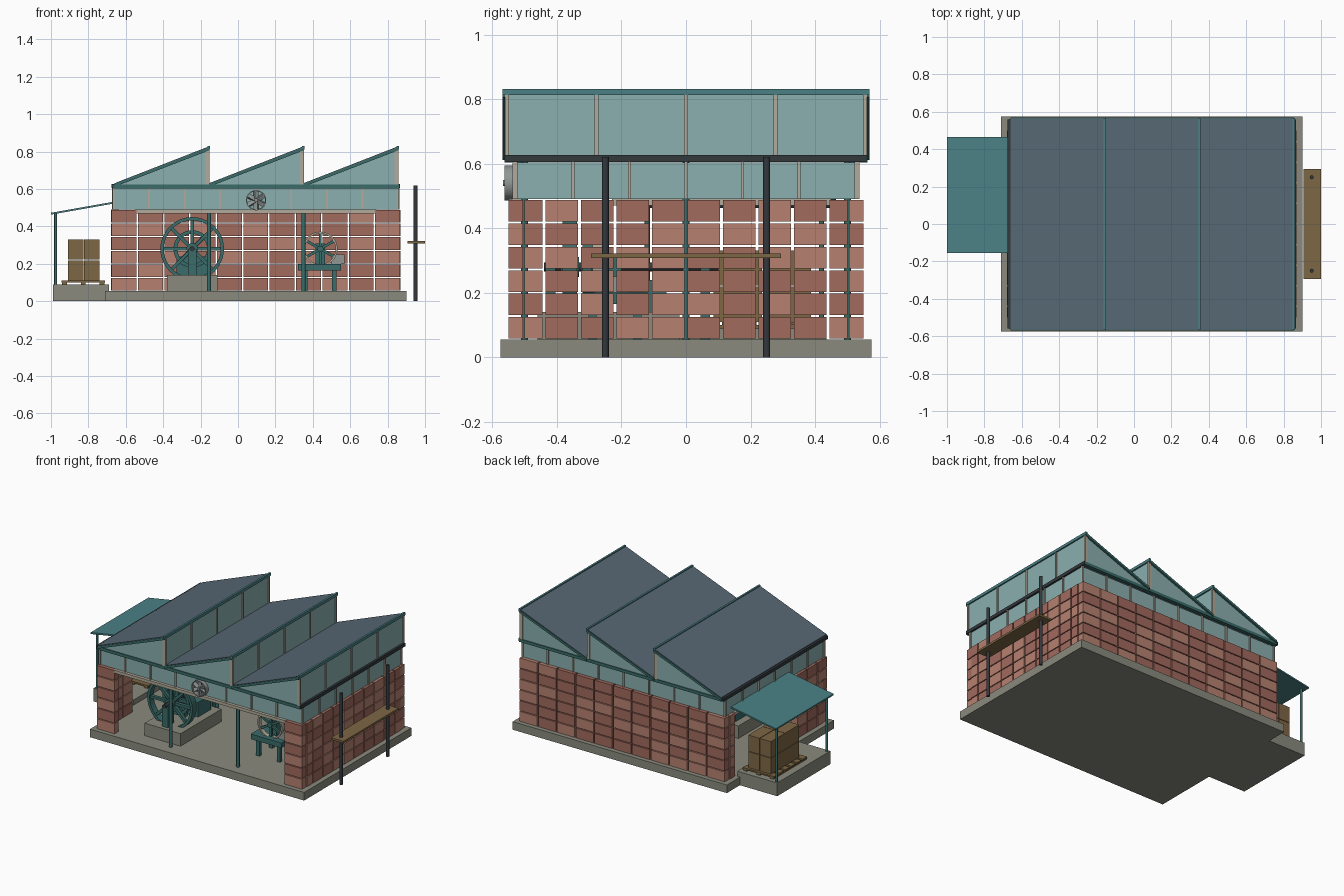
import bpy, bmesh, math, random
from mathutils import Matrix, Vector

if "Cube" in bpy.data.objects:
    bpy.data.objects.remove(bpy.data.objects["Cube"])
random.seed(4)

def mat(name, h):
    m = bpy.data.materials.new(name)
    m.diffuse_color = [(int(h[i:i+2], 16) / 255) ** 2.2 for i in (0, 2, 4)] + [1]
    m.use_nodes = True
    m.node_tree.nodes["Principled BSDF"].inputs["Base Color"].default_value = m.diffuse_color
    return m

BRICK_A, BRICK_B = mat("brick_dark", "A06A5E"), mat("brick_light", "B58070")
GLASS, ROOF = mat("glass", "8AAEAE"), mat("roof", "586873")
TEAL, CANOPY = mat("teal_steel", "3C6C69"), mat("canopy_teal", "4C8084")
CONC, WOOD = mat("concrete", "88897C"), mat("wood", "7D6747")
DARK, CREAM = mat("dark_steel", "363B3F"), mat("cream_trim", "B0A999")
GREY = mat("machine_grey", "8E9694")

def finish(name, bm, m, smooth=False):
    bmesh.ops.recalc_face_normals(bm, faces=bm.faces[:])
    me = bpy.data.meshes.new(name)
    bm.to_mesh(me)
    bm.free()
    me.materials.append(m)
    ob = bpy.data.objects.new(name, me)
    bpy.context.collection.objects.link(ob)
    if smooth:
        bpy.context.view_layer.objects.active = ob
        ob.select_set(True)
        bpy.ops.object.shade_smooth_by_angle(angle=math.radians(35))
        ob.select_set(False)
    return ob

def add_box(bm, x0, x1, y0, y1, z0, z1, pre=Matrix()):
    c = Matrix.Translation(((x0+x1)/2, (y0+y1)/2, (z0+z1)/2))
    bmesh.ops.create_cube(bm, size=1, matrix=pre @ c @ Matrix.Diagonal((x1-x0, y1-y0, z1-z0, 1)))

def boxes(name, items, m):
    bm = bmesh.new()
    for b in items:
        add_box(bm, *b)
    return finish(name, bm, m)

def rods(name, items, r, m, seg=12):
    bm = bmesh.new()
    for a, b in items:
        a, b = Vector(a), Vector(b)
        rot = (b - a).to_track_quat('Z', 'Y').to_matrix().to_4x4()
        bmesh.ops.create_cone(bm, cap_ends=True, segments=seg, radius1=r, radius2=r,
                              depth=(b-a).length, matrix=Matrix.Translation((a+b)/2) @ rot)
    return finish(name, bm, m, True)

def prism(name, pts, y0, y1, m):
    # extrude an xz outline along y
    bm = bmesh.new()
    f = bm.faces.new([bm.verts.new((x, y0, z)) for x, z in pts])
    r = bmesh.ops.extrude_face_region(bm, geom=[f])
    bmesh.ops.translate(bm, vec=(0, y1-y0, 0), verts=[v for v in r["geom"] if isinstance(v, bmesh.types.BMVert)])
    return finish(name, bm, m)

def ring(name, c, r_in, r_out, half, m, seg=40):
    bm = bmesh.new()
    prof = [(r_in, -half), (r_out, -half), (r_out, half), (r_in, half)]
    loops = [[bm.verts.new((c[0] + r*math.cos(t), c[1] + d, c[2] + r*math.sin(t))) for r, d in prof]
             for t in (2*math.pi*i/seg for i in range(seg))]
    for i in range(seg):
        a, b = loops[i], loops[(i+1) % seg]
        for j in range(4):
            bm.faces.new((a[j], a[(j+1) % 4], b[(j+1) % 4], b[j]))
    return finish(name, bm, m, True)

def wheel(name, c, r, rim, half, spokes, w, m, rim_m, twist=0):
    ring(name + "_rim", c, r - rim, r, half, rim_m)
    bm = bmesh.new()
    for i in range(spokes):
        pre = Matrix.Translation(c) @ Matrix.Rotation(2*math.pi*i/spokes, 4, 'Y') @ Matrix.Rotation(twist, 4, 'Z')
        add_box(bm, -w/2, w/2, -half*.5, half*.5, 0, r - rim*.5, pre)
    finish(name + "_spokes", bm, m)
    x, y, z = c
    rods(name + "_hub", [((x, y-half*1.3, z), (x, y+half*1.3, z))], r*.18, m, 20)

# floor slab and loading dock
boxes("floor_slab", [(-.71, .90, -.575, .575, 0, .055)], CONC)
boxes("loading_dock", [(-.99, -.69, -.135, .435, 0, .09)], CONC)

# block walls: stacked courses with open joints
X0, X1, Y, T, DX, DY, DZ, G = -.68, .87, .55, .045, 1.55/11, .11, .435/6, .004
bricks = ([], [])
for k in range(6):
    z = (.055 + k*DZ + G*.7, .055 + (k+1)*DZ - G*.7)
    row = []
    for i in range(11):
        x = (X0 + i*DX + G, X0 + (i+1)*DX - G)
        row.append((*x, Y-T, Y, *z))
        if i in (0, 10):
            row.append((*x, -Y, -Y+T, *z))
    for j in range(10):
        a, b = -Y + j*DY + G, -Y + (j+1)*DY - G
        a, b = (a+T if j == 0 else a), (b-T if j == 9 else b)
        row.append((X1-T, X1, a, b, *z))
        if not 3 <= j <= 8:
            row.append((X0, X0+T, a, b, *z))
    for b in row:
        bricks[random.random() < .4].append(b)
boxes("wall_blocks_dark", bricks[0], BRICK_A)
boxes("wall_blocks_light", bricks[1], BRICK_B)
boxes("opening_lintels", [(-.55, .74, -.55, -.51, .47, .49), (-.68, -.64, -.23, .45, .47, .49)], CREAM)

# clerestory window band and its mullions
GX0, GX1, GY = -.665, .855, .53
boxes("clerestory_glass", [(GX0, GX1, -GY, -GY+.012, .49, .603), (GX0, GX1, GY-.012, GY, .49, .603),
      (GX0, GX0+.012, -GY, GY, .49, .603), (GX1-.012, GX1, -GY, GY, .49, .603)], GLASS)
mull = []
for i in range(9):
    x = GX0 + (GX1-GX0)*i/8
    mull += [(x-.005, x+.005, s*GY-.008, s*GY+.008, .49, .61) for s in (-1, 1)]
for y in (-.35, -.175, 0, .175, .35):
    mull += [(x-.008, x+.008, y-.005, y+.005, .49, .61) for x in (GX0, GX1)]
boxes("clerestory_mullions", mull, CREAM)

# steel columns and eaves beams
XS = [-.66, -.155, .35, .855]
rods("columns", [((x, y, .055), (x, y, .62)) for x in XS[1:3] for y in (-.5, 0, .5)], .011, TEAL)
rods("wall_top_posts", [((x, y, .49), (x, y, .62)) for x in (-.645, .84) for y in (-.515, 0, .515)], .01, TEAL)
boxes("eaves_beams", [(-.665, .86, s*.55-.012, s*.55+.012, .603, .623) for s in (-1, 1)], TEAL)
boxes("valley_gutters", [(x-.015, x+.01, -.56, .56, .605, .627) for x in XS], DARK)

# saw-tooth roof bays
for n in range(3):
    a, b = XS[n], XS[n+1]
    prism(f"roof_panel_{n}", [(a, .618), (b, .815), (b, .828), (a, .631)], -.565, .565, ROOF)
    boxes(f"north_light_glass_{n}", [(b-.014, b-.004, -.555, .555, .622, .815)], GLASS)
    boxes(f"north_light_bars_{n}", [(b-.018, b+.002, y-.006, y+.006, .622, .818)
                                    for y in (-.555, -.277, 0, .277, .555)], CREAM)
    boxes(f"ridge_cap_{n}", [(b-.008, b+.005, -.568, .568, .812, .831)], CANOPY)
    for s in (-1, 1):
        side = "front" if s < 0 else "back"
        prism(f"gable_glass_{side}_{n}", [(a+.01, .622), (b-.006, .622), (b-.006, .816)], s*.548, s*.556, GLASS)
        prism(f"gable_rafter_{side}_{n}", [(a, .612), (b, .806), (b, .822), (a, .628)], s*.552, s*.569, TEAL)

# extractor fan on the front window band
wheel("vent_fan", (.097, -.548, .54), .054, .006, .015, 6, .022, GREY, GREY, .45)

# flywheel engine on its plinth
boxes("engine_plinth", [(-.38, -.11, -.46, -.02, .055, .14)], CONC)
wheel("flywheel", (-.245, -.36, .28), .17, .018, .022, 8, .018, TEAL, TEAL)
wheel("drive_pulley", (-.245, -.30, .28), .1, .02, .02, 8, .02, TEAL, TEAL)
rods("flywheel_shaft", [((-.245, -.44, .28), (-.245, .1, .28))], .014, DARK)
boxes("bearing_stands", [(-.267, -.223, y-.015, y+.015, .055, .28) for y in (-.42, -.24, .06)], TEAL)
boxes("engine_block", [(-.33, -.16, -.2, -.06, .14, .24)], TEAL)

# bench machine with handwheel
boxes("bench_top", [(.32, .55, -.32, -.12, .165, .2)], TEAL)
boxes("bench_legs", [(x-.012, x+.012, y-.012, y+.012, .055, .165) for x in (.36, .515) for y in (-.29, -.15)], TEAL)
wheel("handwheel", (.44, -.275, .28), .092, .01, .014, 6, .015, TEAL, CREAM)
boxes("handwheel_stand", [(.415, .465, -.25, -.2, .2, .31)], TEAL)
boxes("bench_gearbox", [(.5, .57, -.28, -.18, .2, .25)], GREY)

# canopy over the dock
prism("dock_canopy", [(-1, .463), (-.66, .523), (-.66, .533), (-1, .473)], -.155, .465, CANOPY)
rods("canopy_posts", [((-.975, y, .09), (-.975, y, .468)) for y in (-.12, .42)], .008, TEAL)

# pallet and stacked crates
boxes("pallet", [(-.945, -.71, .05 + i*.062, .095 + i*.062, .1, .11) for i in range(6)]
      + [(x, x+.025, .05, .405, .09, .1) for x in (-.94, -.84, -.74)], WOOD)
boxes("crates", [(-.91 + i*.087, -.827 + i*.087, .085 + j*.153, .235 + j*.153, .11 + k*.112, .219 + k*.112)
                 for i in range(2) for j in range(2) for k in range(2)], WOOD)

# outside posts with a plank shelf
rods("plank_posts", [((.95, y, 0), (.95, y, .62)) for y in (-.25, .25)], .011, DARK)
boxes("plank", [(.905, 1, -.295, .295, .308, .322)], WOOD)
